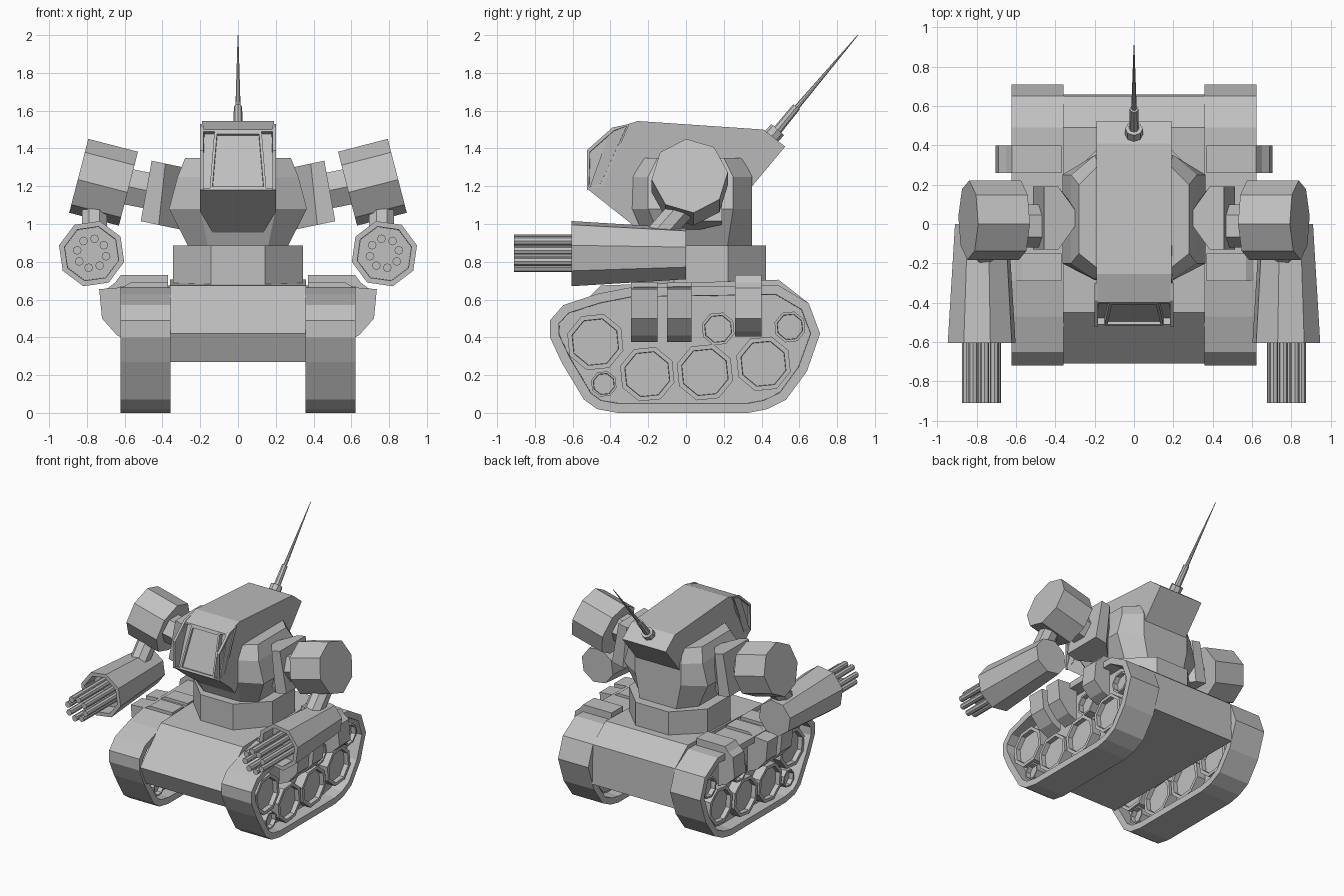
import bpy, bmesh
from math import cos, sin, pi
from mathutils import Vector

cube = bpy.data.objects.get("Cube")
if cube:
    bpy.data.objects.remove(cube, do_unlink=True)

grey = bpy.data.materials.new("plain grey")
grey.use_nodes = True
grey.diffuse_color = (0.53, 0.53, 0.53, 1)
grey.node_tree.nodes["Principled BSDF"].inputs["Base Color"].default_value = (0.53, 0.53, 0.53, 1)


def recess(bm, direction, rim, depth):
    """Sink a panel into the faces that look along the direction."""
    d = Vector(direction).normalized()
    faces = [f for f in bm.faces if f.normal.dot(d) > 0.97]
    bmesh.ops.inset_individual(bm, faces=faces, thickness=rim, depth=0)
    bmesh.ops.inset_individual(bm, faces=faces, thickness=0.002, depth=-depth)


def loft(name, rings, mirror=False, recesses=()):
    """Join rings of points with flat faces, close both ends."""
    bm = bmesh.new()
    loops = [[bm.verts.new(p) for p in ring] for ring in rings]
    n = len(loops[0])
    for a, b in zip(loops, loops[1:]):
        for i in range(n):
            j = (i + 1) % n
            bm.faces.new((a[i], a[j], b[j], b[i]))
    bm.faces.new(loops[0])
    bm.faces.new(loops[-1])
    bmesh.ops.recalc_face_normals(bm, faces=bm.faces)
    bm.normal_update()
    for r in recesses:
        recess(bm, *r)
    mesh = bpy.data.meshes.new(name)
    bm.to_mesh(mesh)
    bm.free()
    mesh.materials.append(grey)
    obj = bpy.data.objects.new(name, mesh)
    bpy.context.collection.objects.link(obj)
    if mirror:
        obj.modifiers.new("mirror", 'MIRROR')
    return obj


def slab_x(name, profile, x0, x1, **kw):
    """Extrude a y,z profile along x."""
    return loft(name, [[(x, y, z) for y, z in profile] for x in (x0, x1)], **kw)


def slab_y(name, profile, y0, y1, **kw):
    """Extrude an x,z profile along y."""
    return loft(name, [[(x, y, z) for x, z in profile] for y in (y0, y1)], **kw)


def tube(name, p0, p1, r0, r1, sides=8, turn=0.0, **kw):
    """Prism or cone between two points."""
    p0, p1 = Vector(p0), Vector(p1)
    axis = (p1 - p0).normalized()
    side = Vector((0, 1, 0)) if abs(axis.x) > 0.5 else Vector((1, 0, 0))
    u = (side - axis * side.dot(axis)).normalized()
    v = axis.cross(u)
    angles = [turn + 2 * pi * i / sides for i in range(sides)]
    rings = [[p + r * (cos(a) * u + sin(a) * v) for a in angles]
             for p, r in ((p0, r0), (p1, r1))]
    return loft(name, rings, **kw)


# Tracks
track = [(-0.36, 0), (-0.47, 0.02), (-0.54, 0.07), (-0.66, 0.27), (-0.72, 0.4),
         (-0.72, 0.49), (-0.65, 0.57), (-0.47, 0.63), (-0.29, 0.665), (0.49, 0.675),
         (0.65, 0.58), (0.71, 0.42), (0.64, 0.22), (0.53, 0.07), (0.43, 0.02), (0.33, 0)]
slab_x("tracks", track, 0.358, 0.622, mirror=True,
       recesses=[((1, 0, 0), 0.05, 0.1), ((-1, 0, 0), 0.05, 0.1)])

# Road wheels and rollers
wheels = [(-0.48, 0.375, 0.155), (-0.435, 0.153, 0.07), (-0.205, 0.205, 0.15),
          (0.1, 0.215, 0.155), (0.41, 0.26, 0.15), (0.17, 0.445, 0.09), (0.55, 0.455, 0.085)]
for y, z, r in wheels:
    tube("wheel", (0.385, y, z), (0.595, y, z), r, r, turn=pi / 8 + 0.1, mirror=True,
         recesses=[((1, 0, 0), r * 0.17, 0.035), ((-1, 0, 0), r * 0.17, 0.035)])

# Hull between the tracks
slab_x("hull", [(-0.64, 0.27), (-0.71, 0.42), (-0.45, 0.675), (0.49, 0.705),
                (0.65, 0.58), (0.66, 0.27)], -0.36, 0.36)

# Boxes hung on the outer sides of the tracks, with straps over the top
for y0, y1 in ((-0.29, -0.15), (-0.1, 0.03)):
    slab_y("side_box", [(0.56, 0.375), (0.64, 0.41), (0.72, 0.5), (0.735, 0.655), (0.61, 0.665),
                        (0.57, 0.69), (0.37, 0.69), (0.37, 0.64), (0.56, 0.64)],
           y0, y1, mirror=True)
slab_y("rear_side_box", [(0.56, 0.405), (0.63, 0.43), (0.705, 0.5), (0.69, 0.66), (0.65, 0.69),
                         (0.62, 0.73), (0.37, 0.73), (0.37, 0.66), (0.56, 0.66)],
       0.26, 0.4, mirror=True)

# Octagonal waist ring
tube("waist", (0, 0.08, 0.66), (0, 0.08, 0.885), 0.373, 0.373, turn=pi / 8)


# Torso
def torso_ring(z, wide, narrow, front, back, side_front, side_back):
    right = [(narrow, front, z), (wide, side_front, z), (wide, side_back, z), (narrow, back, z)]
    return right + [(-x, y, w) for x, y, w in reversed(right)]


loft("torso", [torso_ring(0.885, 0.265, 0.16, -0.2, 0.35, -0.12, 0.22),
               torso_ring(1.08, 0.365, 0.2, -0.285, 0.35, -0.2, 0.25),
               torso_ring(1.25, 0.32, 0.2, -0.28, 0.35, -0.2, 0.25),
               torso_ring(1.35, 0.28, 0.18, -0.23, 0.3, -0.15, 0.2)])

# Head with a sunken front
head = [(-0.515, 1.18, 0.2), (-0.4, 1.5, 0.19), (-0.255, 1.545, 0.19), (0.41, 1.5, 0.19),
        (0.525, 1.41, 0.19), (0.35, 1.2, 0.19), (0.3, 0.95, 0.12), (-0.2, 0.93, 0.12),
        (-0.37, 1.065, 0.2)]
loft("head", [[(s * w, y, z) for y, z, w in head] for s in (-1, 1)],
     recesses=[((0, -0.32, 0.115), 0.015, 0.035)])
slab_x("visor_cheek", [(-0.525, 1.18), (-0.525, 1.39), (-0.39, 1.51), (-0.3, 1.53), (-0.44, 1.2)],
       0.182, 0.2, mirror=True, recesses=[((1, 0, 0), 0.018, 0.014)])

# Visor plate with a window panel
visor = [(-0.15, -0.516, 1.185), (0.15, -0.516, 1.185), (0.125, -0.404, 1.49), (-0.125, -0.404, 1.49)]
loft("visor", [visor, [(x, y + 0.056, z - 0.02) for x, y, z in visor]],
     recesses=[((0, -0.32, 0.115), 0.02, 0.015)])

# Antenna
tube("antenna_base", (0, 0.45, 1.46), (0, 0.485, 1.5), 0.045, 0.045)
tube("antenna_socket", (0, 0.47, 1.48), (0, 0.585, 1.62), 0.025, 0.022)
tube("antenna_rod", (0, 0.58, 1.61), (0, 0.91, 2.0), 0.014, 0.002)


# Arms: wedge joints that point into the torso
def joint_ring(outer, middle, inner, z):
    points = [(outer, 0.19), (outer, -0.13), (middle, -0.13), (inner, 0.03), (middle, 0.19)]
    return [(x, y, z - 0.21 * (outer - x)) for x, y in points]


loft("shoulder_joint", [joint_ring(0.515, 0.42, 0.26, 1.015),
                        joint_ring(0.457, 0.385, 0.27, 1.335)], mirror=True)
tube("shoulder_link", (0.42, -0.01, 1.165), (0.62, -0.01, 1.205), 0.11, 0.11,
     sides=6, mirror=True)
tube("shoulder_drum", (0.58, 0.02, 1.187), (0.843, 0.02, 1.255), 0.203, 0.203,
     turn=0.1, mirror=True)
tube("forearm", (0.76, 0.04, 1.15), (0.76, -0.2, 0.88), 0.072, 0.072,
     turn=pi / 8, mirror=True)

# Gatling guns
tube("gun_body", (0.775, 0, 0.843), (0.775, -0.605, 0.843), 0.14, 0.178, turn=0.25,
     mirror=True, recesses=[((0, -1, 0), 0.03, 0.12)])
for i in range(8):
    a = 2 * pi * i / 8 + 0.2
    x, z = 0.775 + 0.078 * cos(a), 0.845 + 0.078 * sin(a)
    tube("gun_barrel", (x, -0.45, z), (x, -0.91, z), 0.023, 0.023, mirror=True)
